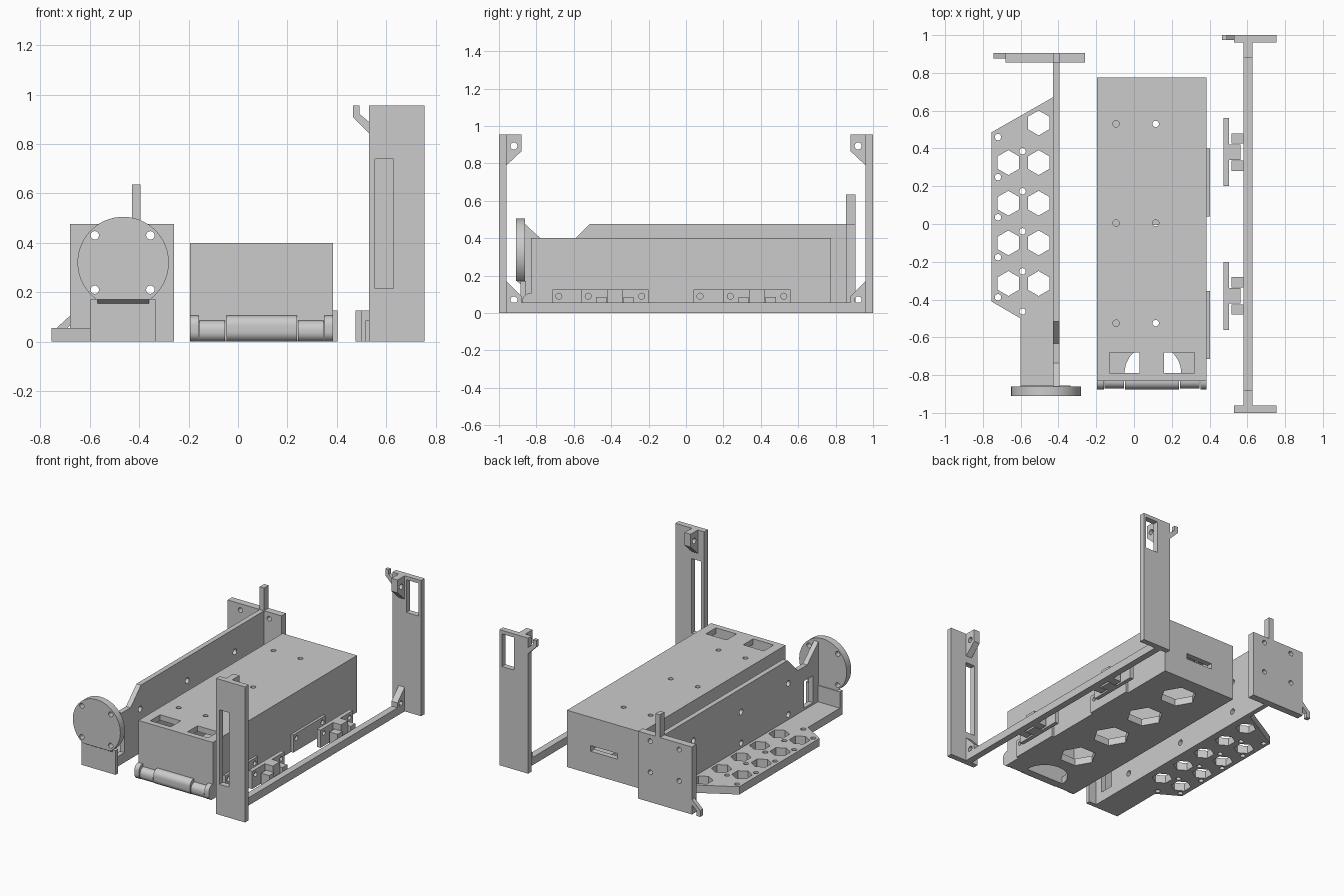
import bpy, bmesh, math

if "Cube" in bpy.data.objects:
    bpy.data.objects.remove(bpy.data.objects["Cube"])

grey = bpy.data.materials.new("plain grey")
grey.diffuse_color = (0.6, 0.6, 0.6, 1)
grey.use_nodes = True
grey.node_tree.nodes["Principled BSDF"].inputs["Base Color"].default_value = grey.diffuse_color


def build(name, prisms):
    """Each prism: (axis, profile points, low, high); profile in the two other axes."""
    bm = bmesh.new()
    for axis, pts, lo, hi in prisms:
        def put(p, d):
            return {"x": (d, p[0], p[1]), "y": (p[0], d, p[1]), "z": (p[0], p[1], d)}[axis]
        a = [bm.verts.new(put(p, lo)) for p in pts]
        b = [bm.verts.new(put(p, hi)) for p in pts]
        bm.faces.new(a)
        bm.faces.new(b[::-1])
        for i in range(len(pts)):
            j = (i + 1) % len(pts)
            bm.faces.new((a[j], a[i], b[i], b[j]))
    bmesh.ops.recalc_face_normals(bm, faces=bm.faces)
    me = bpy.data.meshes.new(name)
    bm.to_mesh(me)
    bm.free()
    me.materials.append(grey)
    ob = bpy.data.objects.new(name, me)
    bpy.context.collection.objects.link(ob)
    return ob


def rect(a0, a1, b0, b1):
    return [(a0, b0), (a1, b0), (a1, b1), (a0, b1)]


def box(x0, x1, y0, y1, z0, z1):
    return ("z", rect(x0, x1, y0, y1), z0, z1)


def ring(a, b, r, n=20, turn=0.0):
    return [(a + r * math.cos(turn + 2 * math.pi * i / n),
             b + r * math.sin(turn + 2 * math.pi * i / n)) for i in range(n)]


def cut(ob, prisms):
    cutter = build("cutter", prisms)
    cutter.hide_render = True
    mod = ob.modifiers.new("cut", "BOOLEAN")
    mod.operation = "DIFFERENCE"
    mod.solver = "EXACT"
    mod.object = cutter
    bpy.context.view_layer.update()
    me = bpy.data.meshes.new_from_object(ob.evaluated_get(bpy.context.evaluated_depsgraph_get()))
    ob.modifiers.clear()
    ob.data = me
    bpy.data.objects.remove(cutter)


def smooth(ob):
    bpy.ops.object.select_all(action="DESELECT")
    ob.select_set(True)
    bpy.context.view_layer.objects.active = ob
    bpy.ops.object.shade_smooth_by_angle(angle=math.radians(30))


# ---- left bracket: perforated base, side wall, end plates ----
base = build("bracket_base", [("z", [(-0.395, 0.86), (-0.43, 0.86), (-0.43, 0.67), (-0.755, 0.485),
             (-0.755, -0.41), (-0.6, -0.5), (-0.6, -0.86), (-0.395, -0.86)], 0, 0.055)])
rows = [0.325, 0.11, -0.1, -0.315]
holes = [("z", ring(-0.505, y, 0.066, 6, math.pi / 2), -1, 1) for y in [0.535] + rows]
holes += [("z", ring(-0.665, y, 0.066, 6, math.pi / 2), -1, 1) for y in rows]
holes += [("z", ring(-0.72, 0.46 - 0.212 * i, 0.017), -1, 1) for i in range(5)]
holes += [("z", ring(-0.59, 0.385 - 0.212 * i, 0.017), -1, 1) for i in range(5)]
cut(base, holes)

wall = build("bracket_wall", [("x", [(-0.86, 0), (0.86, 0), (0.86, 0.475), (-0.516, 0.475),
             (-0.632, 0.36), (-0.735, 0.36), (-0.86, 0.475)], -0.43, -0.395)])
cut(wall, [("x", ring(y, z, 0.02), -1, 0) for y in (-0.525, 0, 0.53) for z in (0.09, 0.31)]
    + [("x", rect(-0.8, -0.7, 0.07, 0.26), -1, 0)])

bolts = [("y", ring(x, z, 0.017), -2, 2) for x in (-0.58, -0.355) for z in (0.21, 0.43)]
back = build("bracket_back_plate", [box(-0.68, -0.26, 0.855, 0.905, 0, 0.475)])
cut(back, bolts)
build("bracket_post", [box(-0.43, -0.395, 0.855, 0.905, 0.475, 0.635)])
build("bracket_hook", [("y", [(-0.68, 0.105), (-0.745, 0.045), (-0.745, 0), (-0.715, 0),
                              (-0.715, 0.035), (-0.68, 0.065)], 0.875, 0.905)])

# round flange with a flat, bevelled bottom
cx, cz, r = -0.465, 0.32, 0.185
a0 = math.asin(-0.15 / r)
arc = [(cx + r * math.cos(a0 + (math.pi - 2 * a0) * i / 48),
        cz + r * math.sin(a0 + (math.pi - 2 * a0) * i / 48)) for i in range(49)]
flange = build("round_flange", [("y", arc, -0.91, -0.86)])
cut(flange, bolts)
smooth(flange)
build("flange_bevel", [("x", [(-0.905, 0.17), (-0.86, 0.17), (-0.86, 0.155), (-0.885, 0.155)],
                        -0.57, -0.36)])
build("flange_support", [box(-0.6, -0.335, -0.885, -0.855, 0, 0.17)])

# ---- centre case: hollow box with openings ----
case = build("case", [box(-0.195, 0.385, -0.83, 0.775, 0, 0.4)])
cut(case, [box(-0.155, 0.345, -0.795, 0.735, 0.05, 0.36)])
half = [(0.1 + 0.15 * math.cos(math.pi * i / 24), -0.79 + 0.15 * math.sin(math.pi * i / 24))
        for i in range(25)]
openings = [("z", half, -0.1, 0.1)]
openings += [("z", ring(0.1, y, 0.12, 6), -0.1, 0.1) for y in (0.57, 0.23, -0.11, -0.45)]
openings += [("z", ring(x, y, 0.017), 0.3, 0.5) for x in (-0.095, 0.115) for y in (-0.525, 0.005, 0.53)]
openings += [box(x, x + 0.16, -0.79, -0.68, 0.3, 0.5) for x in (-0.13, 0.16)]
openings += [box(-0.01, 0.2, 0.7, 0.9, 0.16, 0.2)]
cut(case, openings)


# hinge barrel made of five knuckles
def knuckle(x0, x1, front, top, rad):
    pts = [(-0.83, 0), (-0.83, top)]
    pts += [(front + rad + rad * math.cos(t), top - rad + rad * math.sin(t))
            for t in [math.pi / 2 * (1 + i / 8) for i in range(9)]]
    pts += [(front + rad + rad * math.cos(t), rad + rad * math.sin(t))
            for t in [math.pi * (1 + i / 16) for i in range(9)]]
    return ("x", pts, x0, x1)


hinge = build("hinge", [knuckle(-0.195, -0.16, -0.875, 0.105, 0.04),
                        knuckle(-0.155, -0.052, -0.87, 0.085, 0.038),
                        knuckle(-0.047, 0.238, -0.875, 0.105, 0.04),
                        knuckle(0.243, 0.346, -0.87, 0.085, 0.038),
                        knuckle(0.351, 0.385, -0.875, 0.105, 0.04)])
smooth(hinge)

# mounting tabs on the case side
for n, y0 in (("front", -0.715), ("back", 0.04)):
    tab = build(n + "_case_tab", [box(0.385, 0.403, y0, y0 + 0.36, 0, 0.125)])
    cut(tab, [("x", ring(y, 0.09, 0.016), 0.3, 0.5) for y in (y0 + 0.035, y0 + 0.325)])

# ---- right frame: rail, posts, gussets, clips ----
build("rail", [box(0.58, 0.627, -0.96, 0.96, 0, 0.055)])
for n, s in (("front", -1), ("back", 1)):
    post = build(n + "_post", [box(0.53, 0.755, min(s, s * 0.96), max(s, s * 0.96), 0, 0.955)])
    slot = (0.555, 0.63, 0.215, 0.74) if s < 0 else (0.64, 0.735, 0.7, 0.93)
    cut(post, [("y", rect(*slot), -2, 2)])
    top = [(0.96, 0.955), (0.88, 0.955), (0.88, 0.865), (0.96, 0.79)]
    low = [(0.96, 0.17), (0.88, 0.09), (0.88, 0.05), (0.96, 0.05)]
    gusset = build(n + "_gussets", [("x", [(s * y, z) for y, z in p], 0.58, 0.627) for p in (top, low)])
    cut(gusset, [("x", ring(s * 0.92, z, 0.019), 0, 1) for z in (0.07, 0.893)])

    # clip plate with a stepped bracket toward the rail
    plate = build(n + "_clip_plate", [box(0.475, 0.503, s * 0.38 - 0.18, s * 0.38 + 0.18, 0, 0.125)])
    cut(plate, [("x", ring(s * 0.38 + d, 0.09, 0.016), 0.4, 0.6) for d in (-0.143, 0.143)])
    m = s * 0.38
    build(n + "_clip_blocks", [box(0.516, 0.58, m - 0.1, m - 0.045, 0, 0.085),
                               box(0.503, 0.565, m - 0.04, m + 0.04, 0, 0.125),
                               box(0.516, 0.58, m + 0.045, m + 0.1, 0, 0.085)])

build("post_hook", [("y", [(0.53, 0.845), (0.465, 0.91), (0.465, 0.955), (0.492, 0.955),
                           (0.492, 0.922), (0.53, 0.89)], 0.975, 1.0)])
